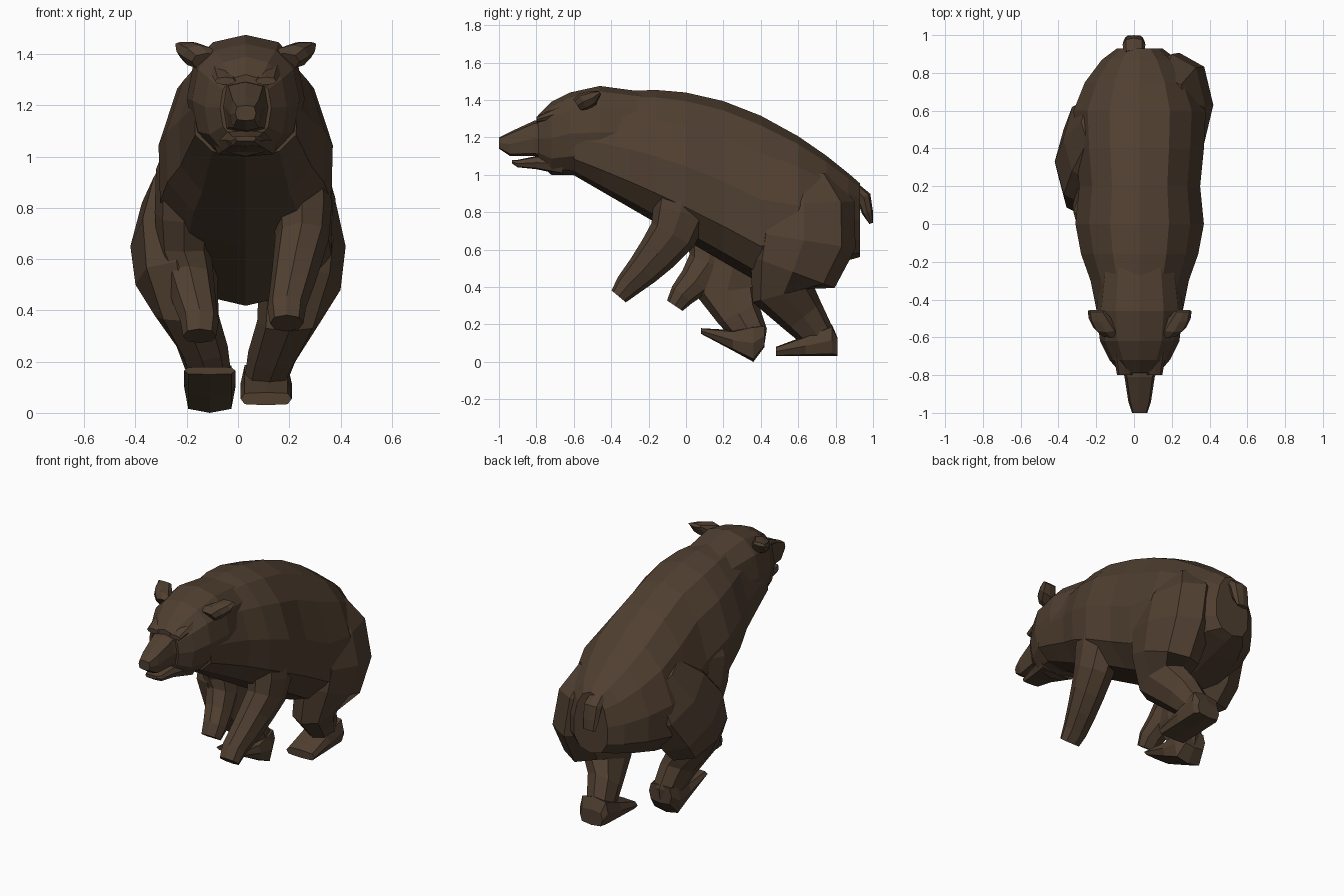
import bpy
import bmesh
from math import cos, sin, tau, copysign
from mathutils import Vector

old_cube = bpy.data.objects.get("Cube")
if old_cube:
    bpy.data.objects.remove(old_cube, do_unlink=True)

brown = (0.08, 0.05, 0.03, 1)
fur = bpy.data.materials.new("brown_fur")
fur.use_nodes = True
fur.diffuse_color = brown
shader = fur.node_tree.nodes["Principled BSDF"]
shader.inputs["Base Color"].default_value = brown
shader.inputs["Roughness"].default_value = 0.9

ACROSS = Vector((1, 0, 0))
UP = Vector((0, 0, 1))
HEAD_X = .03


def section(sides, power, pear=0):
    """Rounded outline; lower power is boxier, pear narrows the top."""
    outline = []
    for k in range(sides):
        u, v = sin(tau * k / sides), cos(tau * k / sides)
        u = copysign(abs(u) ** power, u)
        v = copysign(abs(v) ** power, v)
        outline.append((u * (1 - pear * v), v))
    return outline


BARREL = section(12, .85, .2)
SKULL = section(12, .85)
ROUND = section(8, .9)
BOXY = section(8, .5)


def loft(name, stations, outline):
    """Skin outlines placed at (centre, half width, upward half height vector)."""
    bm = bmesh.new()
    rings = [[bm.verts.new(centre + ACROSS * u * wide + rise * v) for u, v in outline]
             for centre, wide, rise in stations]
    for ring, following in zip(rings, rings[1:]):
        for k in range(len(outline)):
            bm.faces.new((ring[k - 1], ring[k], following[k], following[k - 1]))
    bm.faces.new(rings[0])
    bm.faces.new(rings[-1])
    bmesh.ops.recalc_face_normals(bm, faces=bm.faces)
    mesh = bpy.data.meshes.new(name)
    bm.to_mesh(mesh)
    bm.free()
    mesh.materials.append(fur)
    bpy.context.collection.objects.link(bpy.data.objects.new(name, mesh))


def upright_part(name, x, rows, outline):
    """Loft upright slices given as (y, half width, top, bottom)."""
    stations = [(Vector((x, y, (top + low) / 2)), wide, UP * (top - low) / 2)
                for y, wide, top, low in rows]
    loft(name, stations, outline)


def limb(name, side, shift, spread, girth, path):
    """Loft a tapering limb square to its (y, z) path on one side of the body."""
    points = [Vector((shift + side * x, y, z)) for x, (y, z) in zip(spread, path)]
    stations = []
    for i, (point, thick) in enumerate(zip(points, girth)):
        run = points[min(i + 1, len(points) - 1)] - points[max(i - 1, 0)]
        rise = ACROSS.cross(run).normalized() * thick
        stations.append((point, .04 + thick / 2, rise))
    loft(name, stations, ROUND)


def back_height(y):
    return 1.44 - .15 * y - .4 * y * y


def belly_height(y):
    return max(.65 - .58 * y, .3 + .28 * y)


# Torso, its height following the back and belly lines
torso_widths = ((-.6, .2), (-.45, .23), (-.3, .26), (-.16, .31), (0, .34), (.2, .32),
                (.4, .34), (.6, .35), (.75, .29), (.87, .2), (.93, .12))
upright_part("torso", HEAD_X, [(y, wide, back_height(y), belly_height(y))
                               for y, wide in torso_widths], BARREL)

# Head, upper muzzle and lower jaw
upright_part("head", HEAD_X, [
    (-.2, .2, 1.44, 1), (-.46, .23, 1.475, .98), (-.62, .21, 1.44, 1),
    (-.72, .16, 1.39, 1), (-.79, .1, 1.32, 1.06)], SKULL)
upright_part("muzzle", HEAD_X, [
    (-.7, .12, 1.3, 1.06), (-.81, .08, 1.29, 1.1),
    (-.94, .06, 1.23, 1.1), (-1, .04, 1.2, 1.14)], BOXY)
upright_part("lower_jaw", HEAD_X, [
    (-.66, .13, 1.12, 1), (-.8, .08, 1.1, 1.03),
    (-.9, .06, 1.08, 1.04), (-.93, .04, 1.08, 1.06)], BOXY)

# Girth and sideways spread shared by each pair of legs, from top to paw
FRONT_SPREAD = (.19, .22, .23, .23, .21, .19, .17, .17)
FRONT_GIRTH = (.1, .16, .15, .13, .11, .09, .07, .05)
HIND_SPREAD = (.16, .2, .24, .24, .2, .14, .11, .11)
HIND_GIRTH = (.16, .27, .28, .24, .17, .12, .09, .06)

front_paths = {
    "left": ((.03, 1.1), (0, .95), (-.03, .8), (-.07, .68),
             (-.15, .58), (-.23, .49), (-.31, .41), (-.36, .35)),
    "right": ((.06, 1.1), (.06, .95), (.1, .78), (.14, .64),
              (.12, .53), (.05, .43), (-.02, .36), (-.06, .3)),
}
hind_paths = {
    "left": ((.62, 1), (.63, .85), (.63, .65), (.57, .48),
             (.52, .36), (.63, .24), (.71, .13), (.72, .07)),
    "right": ((.54, 1), (.45, .82), (.33, .65), (.25, .5),
              (.22, .38), (.28, .26), (.35, .14), (.36, .08)),
}
# The planted left foot lies flat and the right one rolls onto its heel
foot_rows = {
    "left": ((.81, .08, .13, .03), (.78, .1, .2, .03),
             (.64, .1, .14, .03), (.48, .1, .08, .03)),
    "right": ((.42, .08, .2, .08), (.36, .1, .2, 0),
              (.25, .1, .17, .06), (.08, .1, .18, .15)),
}

# Paired parts
for word, side in (("left", 1), ("right", -1)):
    limb(word + "_front_leg", side, .02, FRONT_SPREAD, FRONT_GIRTH, front_paths[word])
    limb(word + "_hind_leg", side, 0, HIND_SPREAD, HIND_GIRTH, hind_paths[word])
    upright_part(word + "_hind_foot", side * .11, foot_rows[word], BOXY)
    limb(word + "_ear", side, HEAD_X, (.15, .18, .21, .23), (.04, .05, .04, .01),
         ((-.58, 1.37), (-.55, 1.39), (-.5, 1.41), (-.46, 1.44)))
    upright_part(word + "_brow", HEAD_X + side * .08, [
        (-.68, .06, 1.37, 1.29), (-.8, .04, 1.31, 1.28)], ROUND)

# Short tail
limb("tail", 0, 0, (0, 0, 0, 0), (.03, .04, .03, .01),
     ((.9, .93), (.95, .88), (.97, .8), (.99, .74)))
